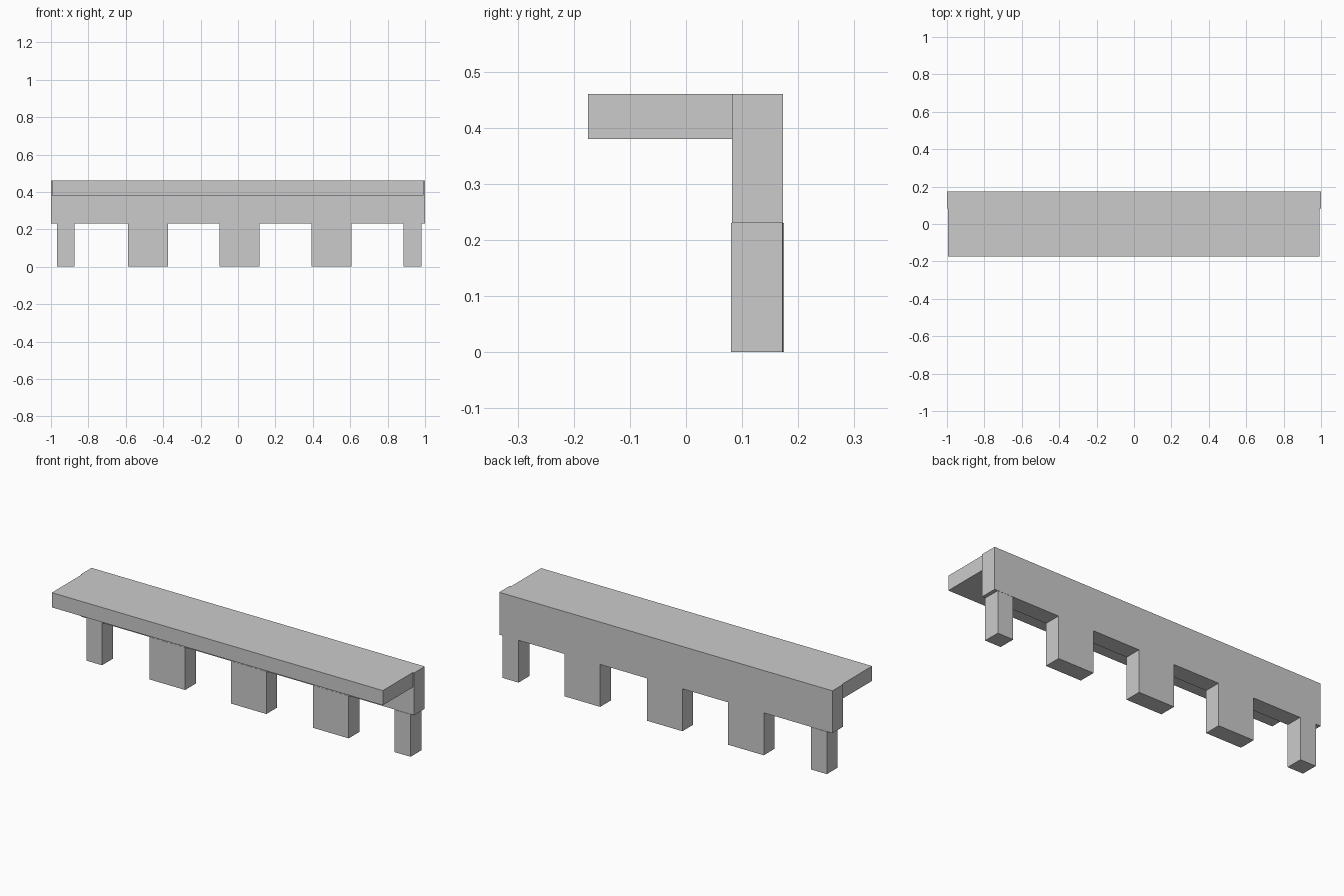
import bpy

if "Cube" in bpy.data.objects:
    bpy.data.objects.remove(bpy.data.objects["Cube"])


def box(name, x0, x1, y0, y1, z0, z1):
    """Axis-aligned box given by its limits."""
    verts = [(x, y, z) for z in (z0, z1) for x, y in ((x0, y0), (x1, y0), (x1, y1), (x0, y1))]
    faces = [(3, 2, 1, 0), (4, 5, 6, 7)]
    faces += [(i, (i + 1) % 4, (i + 1) % 4 + 4, i + 4) for i in range(4)]
    mesh = bpy.data.meshes.new(name)
    mesh.from_pydata(verts, [], faces)
    obj = bpy.data.objects.new(name, mesh)
    bpy.context.collection.objects.link(obj)
    return obj


# Upright back beam
box("back_beam", -1.0, 1.0, 0.082, 0.173, 0.23, 0.46)

# Flat top slab projecting forward from the beam
box("top_slab", -0.995, 0.992, -0.175, 0.082, 0.38, 0.46)

# Narrow end legs; the left one sits slightly further back
box("left_end_leg", -0.968, -0.874, 0.082, 0.175, 0.0, 0.23)
box("right_end_leg", 0.885, 0.98, 0.08, 0.172, 0.0, 0.23)

# Wide inner legs
for name, x0 in (("left", -0.588), ("middle", -0.10), ("right", 0.394)):
    box(name + "_inner_leg", x0, x0 + 0.214, 0.081, 0.173, 0.0, 0.23)
